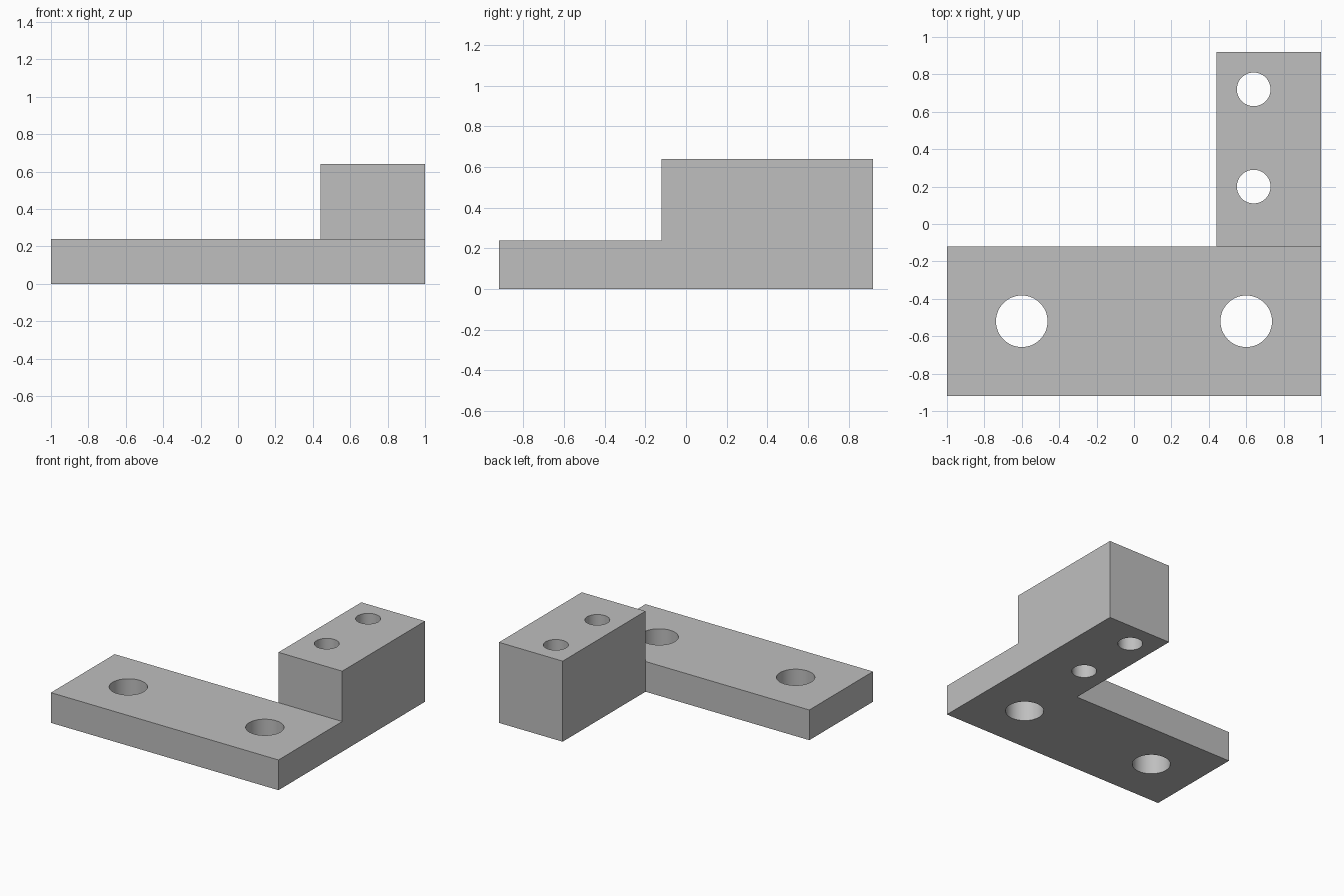
import bpy, bmesh, math
from mathutils import Matrix

cube = bpy.data.objects.get("Cube")
if cube:
    bpy.data.objects.remove(cube, do_unlink=True)

GREY = (0.52, 0.52, 0.52, 1)
metal = bpy.data.materials.new("plain grey")
metal.use_nodes = True
metal.diffuse_color = GREY
metal.node_tree.nodes["Principled BSDF"].inputs["Base Color"].default_value = GREY


def add_object(name, bm):
    mesh = bpy.data.meshes.new(name)
    bm.to_mesh(mesh)
    bm.free()
    mesh.materials.append(metal)
    obj = bpy.data.objects.new(name, mesh)
    bpy.context.collection.objects.link(obj)
    return obj


def raise_faces(bm, faces, height):
    """Extrude faces straight up and return the raised caps."""
    made = bmesh.ops.extrude_face_region(bm, geom=faces)["geom"]
    verts = [g for g in made if isinstance(g, bmesh.types.BMVert)]
    bmesh.ops.translate(bm, verts=verts, vec=(0, 0, height))
    return [g for g in made if isinstance(g, bmesh.types.BMFace)]


# Bracket body: L-shaped footprint, raised to plate height, then the arm higher
LEFT, RIGHT, ARM = -1, 1, 0.44
FRONT, STEP, BACK = -0.92, -0.12, 0.92
PLATE_H, ARM_H = 0.24, 0.64

bm = bmesh.new()
fl, fr, sr, sa, sl, br, ba = [bm.verts.new((x, y, 0)) for x, y in (
    (LEFT, FRONT), (RIGHT, FRONT), (RIGHT, STEP), (ARM, STEP),
    (LEFT, STEP), (RIGHT, BACK), (ARM, BACK))]
footprint = [bm.faces.new((fl, fr, sr, sa, sl)), bm.faces.new((sa, sr, br, ba))]
bottoms = bmesh.ops.duplicate(bm, geom=footprint)["geom"]
caps = raise_faces(bm, footprint, PLATE_H)
arm_top = [f for f in caps if f.calc_center_median().y > STEP]
raise_faces(bm, arm_top, ARM_H - PLATE_H)
bmesh.ops.remove_doubles(bm, verts=bm.verts, dist=0.0001)
bmesh.ops.recalc_face_normals(bm, faces=bm.faces)
bmesh.ops.dissolve_limit(bm, angle_limit=0.01, verts=bm.verts, edges=bm.edges)
body = add_object("bracket_body", bm)

# Cutter for the vertical through holes: two large in the plate, two small in the arm
bm = bmesh.new()
for x, y, radius in ((-0.6, -0.52, 0.138), (0.6, -0.52, 0.138),
                     (0.64, 0.2, 0.09), (0.64, 0.72, 0.09)):
    bmesh.ops.create_cone(bm, cap_ends=True, segments=64, radius1=radius,
                          radius2=radius, depth=2,
                          matrix=Matrix.Translation((x, y, 0.3)))
cutter = add_object("hole_cutter", bm)

cut = body.modifiers.new("holes", "BOOLEAN")
cut.operation = "DIFFERENCE"
cut.solver = "EXACT"
cut.object = cutter
bpy.context.view_layer.objects.active = body
for obj in bpy.context.selected_objects:
    obj.select_set(False)
body.select_set(True)
bpy.ops.object.modifier_apply(modifier=cut.name)
bpy.data.objects.remove(cutter, do_unlink=True)

# Smooth hole walls, crisp edges
bpy.ops.object.shade_smooth_by_angle(angle=math.radians(30))
